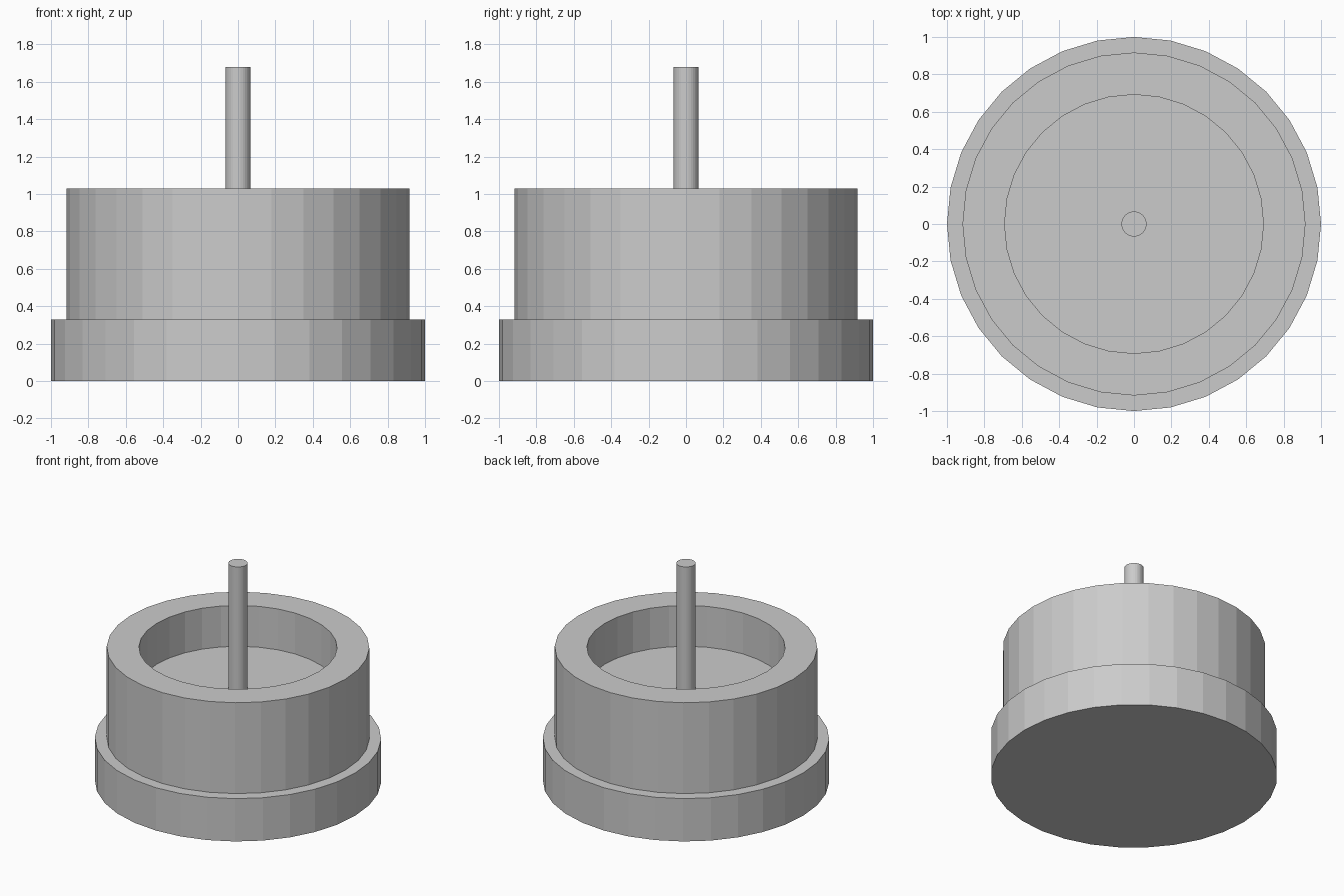
import bpy
import bmesh
from math import cos, sin, tau

SIDES = 32

cube = bpy.data.objects.get("Cube")
if cube:
    bpy.data.objects.remove(cube, do_unlink=True)

# Single plain grey material
grey = bpy.data.materials.new("light_grey")
grey.use_nodes = True
color = (0.6, 0.6, 0.6, 1.0)
grey.diffuse_color = color
grey.node_tree.nodes["Principled BSDF"].inputs["Base Color"].default_value = color


def lathe(name, profile):
    """Turn (radius, height) points around z and cap both ends."""
    bm = bmesh.new()
    rings = [[bm.verts.new((r * cos(tau * i / SIDES), r * sin(tau * i / SIDES), z))
              for i in range(SIDES)] for r, z in profile]
    for low, high in zip(rings, rings[1:]):
        for i in range(SIDES):
            j = (i + 1) % SIDES
            bm.faces.new((low[i], low[j], high[j], high[i]))
    bm.faces.new(rings[0][::-1])
    bm.faces.new(rings[-1])
    mesh = bpy.data.meshes.new(name)
    bm.to_mesh(mesh)
    bm.free()
    mesh.materials.append(grey)
    obj = bpy.data.objects.new(name, mesh)
    bpy.context.collection.objects.link(obj)
    return obj


# Stepped body: wide base, narrower drum, round recess in the top
base_r, drum_r, recess_r = 1.0, 0.917, 0.692
base_top, rim, floor = 0.33, 1.03, 0.715
lathe("stepped_body", [(base_r, 0), (base_r, base_top), (drum_r, base_top),
                       (drum_r, rim), (recess_r, rim), (recess_r, floor)])

# Central pin standing on the recess floor
lathe("center_pin", [(0.067, floor), (0.067, 1.68)])
